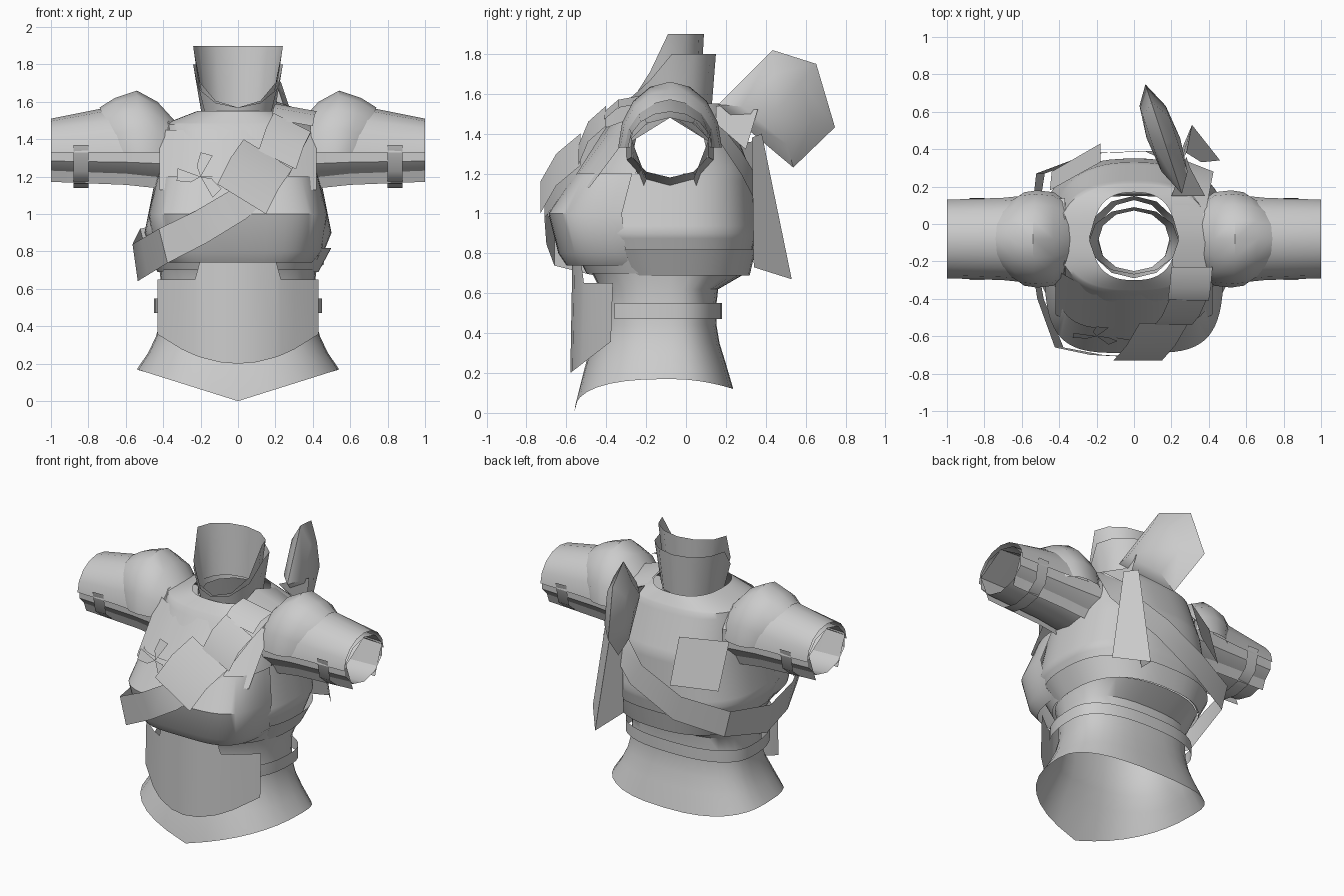
import bpy, bmesh
from math import sin, cos, pi, radians
from mathutils import Vector

default_cube = bpy.data.objects.get("Cube")
if default_cube:
    bpy.data.objects.remove(default_cube, do_unlink=True)

shade = .6
grey = bpy.data.materials.new("plain grey")
grey.use_nodes = True
colour = (shade, shade, shade, 1)
grey.diffuse_color = colour
grey.node_tree.nodes["Principled BSDF"].inputs["Base Color"].default_value = colour

MID = -.08  # depth of the widest point of the body
FULL = 2 * pi


def finish(name, mesh_data, mirror=False):
    """Turn bmesh data into a smooth, sharp-edged object."""
    bmesh.ops.remove_doubles(mesh_data, verts=mesh_data.verts, dist=.0001)
    bmesh.ops.recalc_face_normals(mesh_data, faces=mesh_data.faces)
    mesh = bpy.data.meshes.new(name)
    mesh_data.to_mesh(mesh)
    mesh_data.free()
    mesh.materials.append(grey)
    part = bpy.data.objects.new(name, mesh)
    bpy.context.collection.objects.link(part)
    bpy.ops.object.select_all(action="DESELECT")
    part.select_set(True)
    bpy.context.view_layer.objects.active = part
    bpy.ops.object.shade_smooth_by_angle(angle=radians(40))
    if mirror:
        part.modifiers.new("Mirror", "MIRROR")


def skin(rows, closed=False):
    """Skin a list of equally long point rows."""
    mesh_data = bmesh.new()
    verts = [[mesh_data.verts.new(point) for point in row] for row in rows]
    count = len(rows[0])
    for lower, upper in zip(verts, verts[1:]):
        for i in range(count if closed else count - 1):
            j = (i + 1) % count
            mesh_data.faces.new((lower[i], lower[j], upper[j], upper[i]))
    return mesh_data


def sheet(name, rows, mirror=False):
    finish(name, skin(rows), mirror)


def power(value, exponent):
    return abs(value) ** exponent * (1 if value > 0 else -1)


def body_ring(z, half, front, back, squareness=.8, count=32, start=0.0, sweep=FULL):
    """Rounded body section; angle zero points to the back."""
    points = []
    for i in range(count):
        angle = start + sweep * i / count
        depth = power(cos(angle), squareness)
        reach = back - MID if depth > 0 else MID - front
        points.append((half * power(sin(angle), squareness), MID + depth * reach, z))
    return points


def refine(rings, steps):
    """Add evenly blended rings between the given ones."""
    blended = []
    for lower, upper in zip(rings, rings[1:]):
        for k in range(steps):
            blended.append([a + (b - a) * k / steps for a, b in zip(lower, upper)])
    return blended + [rings[-1]]


# Flared waist with a pointed front hem, meeting the chest at the top
def waist_half(z):
    return .41 + 1.2 * max(0, .5 - z) ** 2


HEM = .17
rows = []
for step in range(6):
    z = HEM + step * .09
    rows.append(body_ring(z, waist_half(z), -.02 - waist_half(z), .15 + .8 * (z - .5) ** 2))
rows.append(body_ring(.7, .42, -.47, .3))
rows[0] = [(x, y, HEM * abs(x) / waist_half(HEM) if y < MID else HEM - (y - MID) ** 2 / 2)
           for x, y, z in rows[0]]
finish("waist", skin(rows, closed=True))

# Chest with open armholes
ARM_Z = 1.33
chest = [(.7, .42, -.5, .31), (.9, .5, -.6, .35), (1.2, .44, -.54, .33),
         (1.48, .4, -.36, .22), (1.55, .22, -.3, .17)]
chest_data = skin([body_ring(*ring, count=64) for ring in refine(chest, 8)], closed=True)


def in_armhole(face):
    middle = face.calc_center_median()
    across, height = (middle.y - MID) / .2, (middle.z - ARM_Z) / .165
    return abs(middle.x) > .25 and across ** 2 + height ** 2 < 1


holes = [face for face in chest_data.faces if in_armhole(face)]
bmesh.ops.delete(chest_data, geom=holes, context="FACES")
finish("chest", chest_data)


# Partial shells: bust in front, rib band and belt round the back
def shell(name, rings, start, sweep, squareness=.8):
    sheet(name, [body_ring(*ring, squareness, start=start, sweep=sweep) for ring in rings])


bust = [(.74, .4, -.6, 0), (.8, .45, -.64, 0), (1, .48, -.69, 0), (1.2, .43, -.56, 0)]
shell("bust", bust, pi * .55, pi * .95, squareness=.5)
shell("rib_band", [(.69, .43, -.4, .32), (.82, .5, -.5, .35)], -pi * .65, pi * 1.35)
shell("belt", [(z, .45, -.5, .18) for z in (.47, .55)], -pi * .7, pi * 1.45)

# Belly plate, curving back towards the sides
columns = [(x, x * x) for x in (0, .1, .2, .23, .3, .43)]
top_edge = [(x, 1.1 * square - .57, .76 if x < .22 else .65) for x, square in columns]
low_edge = [(x, 1.1 * square - .58, .2 + .85 * square) for x, square in columns]
sheet("belly_plate", [top_edge, low_edge], mirror=True)


# Stand-up collars, dropping to a point in front
def collar(name, radius, depth, centre, top, base):
    upper, lower = [], []
    for i in range(7):
        angle = pi * i / 6
        side, back = sin(angle), cos(angle)
        drop = (top - 1.57) * max(0, -back) ** .8
        upper.append((radius * side, centre + depth * back, top - drop))
        lower.append((radius * side * .8, centre + depth * back * .9, base - drop / 5))
    sheet(name, [upper, lower], mirror=True)


collar("outer_collar", .24, .22, -.07, 1.8, 1.52)
collar("inner_collar", .24, .18, -.09, 1.9, 1.56)


# Arms: arched sections along x, swept evenly about the top
def arm_part(name, sections, sweep, slant=0, sides=8, middle=ARM_Z):
    rows = []
    for x, radius, top in sections:
        row = []
        for i in range(sides + 1):
            angle = sweep * (i / sides - .5)
            z = middle + (top - middle) * cos(angle)
            row.append((x - slant * max(0, x - .5) * (top - z), MID + radius * sin(angle), z))
        rows.append(row)
    sheet(name, rows, mirror=True)


# The five-sided sleeve starts its sweep underneath, on a flat side
sleeve = [(.37, .23, 1.53), (.6, .21, 1.5), (1, .2, 1.48)]
arm_part("inner_sleeve", sleeve, FULL * .8, sides=4, middle=1.31)
arm_part("sleeve_underside", sleeve, FULL, sides=10, middle=ARM_Z)
arm_part("upper_sleeve", [(.5, .24, 1.58), (.7, .22, 1.57), (1, .21, 1.51)], pi)
pauldron = [(.33, .18, 1.49), (.43, .25, 1.6), (.54, .26, 1.66), (.66, .25, 1.62), (.74, .2, 1.57)]
arm_part("pauldron", pauldron, pi, slant=1.6)

# Bands slung under the sleeves
band = []
for i in range(7):
    angle = pi * i / 6
    band.append((MID + .22 * cos(angle), 1.37 - .23 * power(sin(angle), .7)))
sheet("arm_band", [[(x, y, z) for y, z in band] for x in (.8, .88)], mirror=True)

# Front yoke sloping from the neck to the bust
sheet("front_yoke", [[(x, .8 * x * x - .61 + .75 * (z - 1.15), z) for x in (0, .2, .3, .42)]
                     for z in (1.13, 1.3, 1.45)], mirror=True)

# Diagonal strap circling the body, turning flat over the shoulder
path = [(.3, .1, 1.5), (.3, -.1, 1.57), (.3, -.4, 1.47), (.2, -.55, 1.25), (0, -.71, 1.05),
        (-.2, -.7, .93), (-.4, -.66, .83), (-.5, -.4, .77), (-.55, -.1, .74),
        (-.5, .27, .83), (-.2, .38, .9), (.1, .39, 1.05), (.36, .28, 1.25)]
strap = []
for x, y, z in path + path[:1]:
    turn = max(0, min(1, z - .6))
    across = Vector((-turn / 10, 0, .11 - turn * .08))
    strap.append([Vector((x, y, z)) + across, Vector((x, y, z)) - across])
sheet("chest_strap", strap)


# Folded pads stacked along the strap
def pad(middle, across, along):
    middle, across, along = Vector(middle), Vector(across), Vector(along)
    bulge = Vector((0, -.02, .02))
    rows = []
    for step in (-1, 0, 1):
        centre = middle + along * step + bulge * (1 - abs(step))
        rows.append([centre - across, centre + across])
    sheet("strap_pad", rows)


pad((.3, -.32, 1.53), (.11, 0, -.02), (-.01, -.09, -.04))
pad((.25, -.47, 1.39), (.1, 0, -.05), (-.04, -.07, -.1))
pad((.09, -.63, 1.2), (.13, 0, -.08), (-.07, -.1, -.12))


# Small knotted tie on the chest
def tie_point(length, degrees):
    angle = radians(degrees)
    return (length * cos(angle) - .2, .4 * length * sin(angle) - .6, 1.2 + length * sin(angle))


for degrees in (60, 160, 300):
    sheet("chest_tie", [[tie_point(0, 0), tie_point(.13, degrees)],
                        [tie_point(.06, degrees + 50), tie_point(.13, degrees + 30)]])


# Lens-shaped fin behind the left shoulder
def fin_ring(scale, bulge):
    points = []
    for degrees in (175, 95, 50, -17, -75):
        y = .46 + .3 * scale * cos(radians(degrees))
        z = 1.52 + .3 * scale * sin(radians(degrees))
        points.append((.31 - y / 3 + bulge, y, z))
    return points


half_fin = [(0, .09), (.6, .07), (1, 0)]
other_half = [(scale, -bulge) for scale, bulge in half_fin[-2::-1]]
finish("shoulder_fin", skin([fin_ring(*ring) for ring in half_fin + other_half], closed=True))

# Mount, folded hanging tail and pouch flap on the back
sheet("fin_mount", [[(.2, .15, 1.54), (.28, .36, 1.52)], [(.38, .15, 1.45), (.3, .3, 1.32)]])
sheet("hanging_tail", [[(.25, .33, 1.38), (.28, .38, 1.4), (.36, .33, 1.38)],
                       [(.23, .34, .74), (.31, .53, .67), (.46, .34, .73)]])
sheet("back_pouch_flap", [[(-.18, .33, 1.36), (-.45, .18, 1.34)],
                          [(-.18, .43, 1.07), (-.44, .28, 1.04)]])
